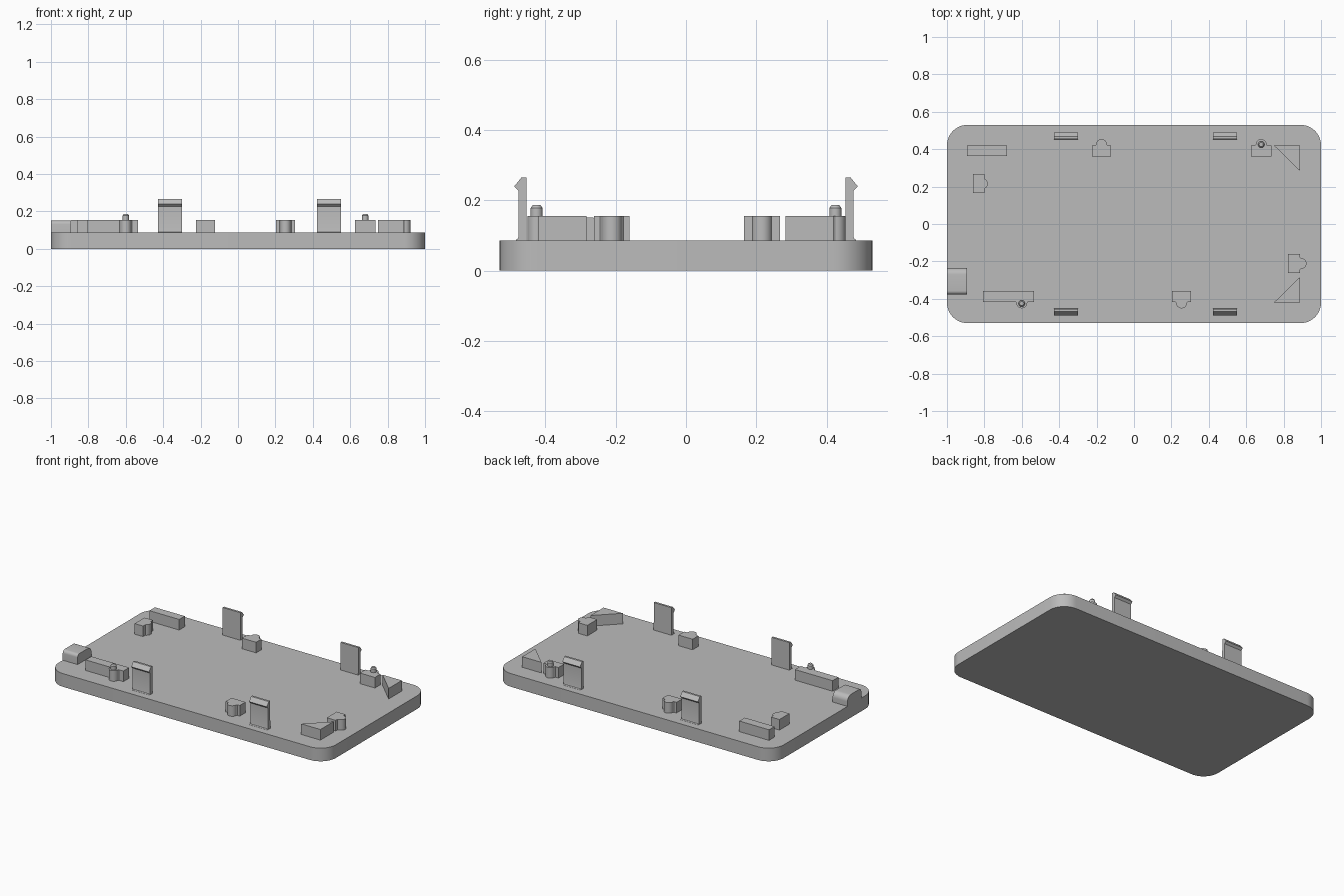
import bpy, bmesh, math
from mathutils import Matrix, Vector

if "Cube" in bpy.data.objects:
    bpy.data.objects.remove(bpy.data.objects["Cube"])

PLATE_TOP = 0.086
BLOCK_TOP = 0.155

grey = bpy.data.materials.new("plain_grey")
grey.diffuse_color = (0.5, 0.5, 0.5, 1)
grey.use_nodes = True
grey.node_tree.nodes["Principled BSDF"].inputs["Base Color"].default_value = grey.diffuse_color


def prism(name, outline, start, end, axis="Z"):
    """Extrude a 2D outline along Z (outline = x, y) or X (outline = y, z)."""
    bm = bmesh.new()
    place = (lambda a, b: (a, b, start)) if axis == "Z" else (lambda a, b: (start, a, b))
    face = bm.faces.new([bm.verts.new(place(a, b)) for a, b in outline])
    step = Vector((0, 0, end - start)) if axis == "Z" else Vector((end - start, 0, 0))
    new = bmesh.ops.extrude_face_region(bm, geom=[face])["geom"]
    bmesh.ops.translate(bm, vec=step, verts=[v for v in new if isinstance(v, bmesh.types.BMVert)])
    bmesh.ops.recalc_face_normals(bm, faces=bm.faces)
    mesh = bpy.data.meshes.new(name)
    bm.to_mesh(mesh)
    bm.free()
    mesh.materials.append(grey)
    obj = bpy.data.objects.new(name, mesh)
    bpy.context.collection.objects.link(obj)
    return obj


def arc(cx, cy, r, a0, a1, n):
    return [(cx + r * math.cos(math.radians(a0 + (a1 - a0) * i / n)),
             cy + r * math.sin(math.radians(a0 + (a1 - a0) * i / n))) for i in range(n + 1)]


def nub_block(name, edge_mid, width, depth, angle, nub=0.0, nub_out=0.005):
    """Block with a half-round nub on the edge facing the given angle."""
    r, half = 0.029, width / 2
    outline = [(-half, -depth), (half, -depth), (half, 0), (nub + r + 0.004, 0)]
    if nub_out >= 0:
        outline += arc(nub, nub_out, r, 0, 180, 14)
    else:
        a = math.degrees(math.asin(-nub_out / r))
        outline += arc(nub, nub_out, r, a, 180 - a, 14)
    outline += [(nub - r - 0.004, 0), (-half, 0)]
    turn = Matrix.Rotation(math.radians(angle), 2)
    points = [tuple(turn @ Vector(p) + Vector(edge_mid)) for p in outline]
    return prism(name, points, PLATE_TOP - 0.004, BLOCK_TOP)


def box(name, x0, x1, y0, y1):
    return prism(name, [(x0, y0), (x1, y0), (x1, y1), (x0, y1)], PLATE_TOP - 0.004, BLOCK_TOP)


# Base plate with rounded corners
R = 0.11
plate = []
for sx, sy, a in ((1, 1, 0), (-1, 1, 90), (-1, -1, 180), (1, -1, 270)):
    plate += arc(sx * (1 - R), sy * (0.53 - R), R, a, a + 90, 12)
prism("base_plate", plate, 0, PLATE_TOP)

# Snap clips, hooks facing outwards
clip = [(0.453, 0.08), (0.484, 0.08), (0.484, 0.087), (0.478, 0.091), (0.476, 0.099),
        (0.476, 0.226), (0.489, 0.239), (0.468, 0.265), (0.454, 0.265)]
for side, s in (("back", 1), ("front", -1)):
    for place, x in (("left", -0.364), ("right", 0.486)):
        prism(f"{side}_{place}_clip", [(s * y, z) for y, z in clip], x - 0.064, x + 0.064, "X")

# Locating blocks with half-round nubs
nub_block("back_middle_block", (-0.174, 0.42), 0.102, 0.058, 0)
nub_block("back_right_block", (0.68, 0.42), 0.108, 0.058, 0)
nub_block("front_middle_block", (0.254, -0.417), 0.102, 0.059, 180)
nub_block("front_left_block", (-0.671, -0.417), 0.272, 0.059, 180, -0.071)
nub_block("left_block", (-0.80, 0.216), 0.102, 0.061, -90, 0, -0.011)
nub_block("right_block", (0.888, -0.211), 0.102, 0.064, -90)

# Plain rear rail
box("back_left_rail", -0.893, -0.678, 0.363, 0.42)

# Triangular corner gussets
for side, s in (("back", 1), ("front", -1)):
    prism(f"{side}_gusset", [(0.749, s * 0.419), (0.888, s * 0.419), (0.888, s * 0.283)],
          PLATE_TOP - 0.004, BLOCK_TOP)

# Locating pins with a chamfered tip
for name, x, y in (("back_pin", 0.68, 0.425), ("front_pin", -0.6, -0.425)):
    prism(name, arc(x, y, 0.017, 0, 345, 23), BLOCK_TOP - 0.005, 0.178)
    tip = prism(name + "_tip", arc(x, y, 0.017, 0, 345, 23), 0.178, 0.186)
    for v in tip.data.vertices:
        if v.co.z > 0.18:
            v.co.x = x + (v.co.x - x) * 0.65
            v.co.y = y + (v.co.y - y) * 0.65

# Edge block with rounded top, flush with the left side
edge = [(-0.377, 0.08), (-0.235, 0.08)]
edge += arc(-0.27, 0.116, 0.035, 0, 90, 8) + arc(-0.357, 0.131, 0.02, 90, 180, 6)
prism("left_edge_block", edge, -1.0, -0.893, "X")

# Smooth the curved sides, keep edges sharp
bpy.ops.object.select_all(action="SELECT")
bpy.context.view_layer.objects.active = bpy.data.objects["base_plate"]
bpy.ops.object.shade_smooth_by_angle(angle=math.radians(30))
